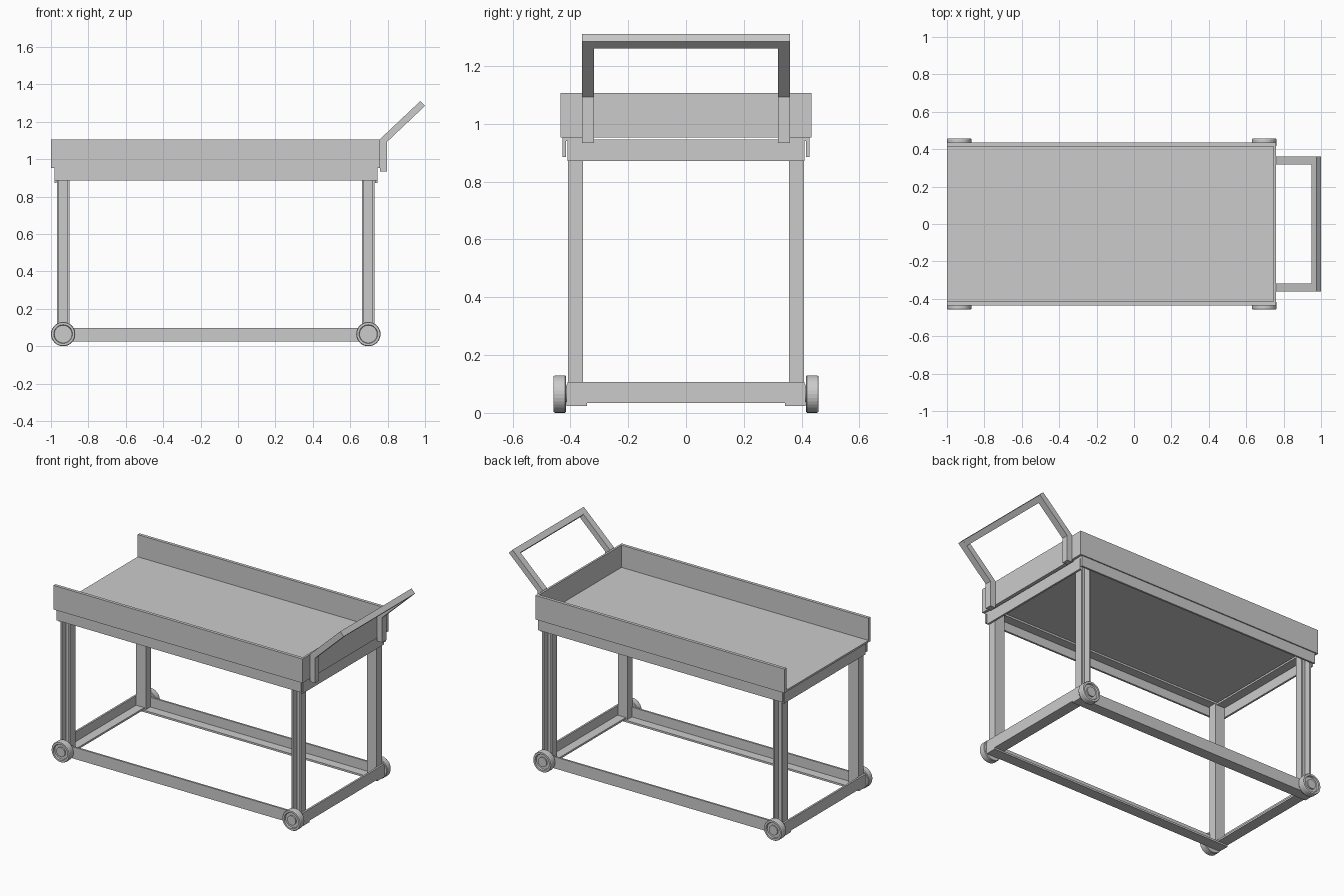
import bpy, bmesh
from math import sin, cos, pi
from mathutils import Vector

if "Cube" in bpy.data.objects:
    bpy.data.objects.remove(bpy.data.objects["Cube"])


def finish(name, bm):
    bmesh.ops.recalc_face_normals(bm, faces=bm.faces)
    me = bpy.data.meshes.new(name)
    bm.to_mesh(me)
    bm.free()
    ob = bpy.data.objects.new(name, me)
    bpy.context.collection.objects.link(ob)
    return ob


def extrude(name, pts, axis, a, b):
    """Extrude a 2D profile along an axis from a to b.
    x: points are (y, z); y: points are (x, z); z: points are (x, y)."""
    i = 'xyz'.index(axis)

    def place(p, t):
        v = list(p)
        v.insert(i, t)
        return Vector(v)
    bm = bmesh.new()
    face = bm.faces.new([bm.verts.new(place(p, a)) for p in pts])
    new = bmesh.ops.extrude_face_region(bm, geom=[face])['geom']
    d = place((0, 0), b - a)
    bmesh.ops.translate(bm, vec=d, verts=[v for v in new if isinstance(v, bmesh.types.BMVert)])
    return finish(name, bm)


def box(name, x0, x1, y0, y1, z0, z1):
    return extrude(name, [(x0, y0), (x1, y0), (x1, y1), (x0, y1)], 'z', z0, z1)


def angle(out, inward, w, z_tip, z_corner, t=0.012):
    """L section: vertical flange at 'out', horizontal flange at z_corner."""
    s = 1 if z_tip > z_corner else -1
    return [(out, z_tip), (out, z_corner), (out + inward * w, z_corner),
            (out + inward * w, z_corner + s * t),
            (out + inward * t, z_corner + s * t), (out + inward * t, z_tip)]


def wheel(name, cx, cz, side, prof, n=32):
    bm = bmesh.new()
    rings = []
    for r, y in prof:
        rings.append([bm.verts.new((cx + r * cos(2 * pi * k / n), side * y,
                                    cz + r * sin(2 * pi * k / n))) for k in range(n)])
    for A, B in zip(rings, rings[1:]):
        for k in range(n):
            j = (k + 1) % n
            bm.faces.new((A[k], A[j], B[j], B[k]))
    bm.faces.new(rings[0])
    bm.faces.new(rings[-1])
    return finish(name, bm)


# Tray: floor, two side walls, end wall (left end is open)
box("tray_floor", -1.0, 0.76, -0.43, 0.43, 0.952, 0.964)
box("tray_end_wall", 0.747, 0.76, -0.435, 0.435, 0.952, 1.106)

X_LEGS = (-0.935, 0.697)
WHEEL = [(0.027, 0.36), (0.027, 0.415), (0.062, 0.415), (0.065, 0.419), (0.065, 0.453),
         (0.062, 0.458), (0.050, 0.458), (0.047, 0.448), (0.030, 0.448), (0.030, 0.456),
         (0.022, 0.456)]

for s, tag in ((-1, "front"), (1, "back")):
    y0, y1 = sorted((s * 0.435, s * 0.415))
    box(tag + "_tray_wall", -1.0, 0.76, y0, y1, 0.952, 1.106)
    # Angle-iron rails along the length
    extrude(tag + "_top_rail", angle(s * 0.428, -s, 0.07, 0.885, 0.952), 'x', -0.982, 0.745)
    extrude(tag + "_bottom_rail", angle(s * 0.413, -s, 0.07, 0.098, 0.024), 'x', -0.982, 0.745)
    # Channel legs, open to the outside, with their wheels
    for cx, end in zip(X_LEGS, ("left", "right")):
        w, t, yo, yi = 0.034, 0.011, s * 0.408, s * 0.356
        yw = yi + s * t
        extrude(f"{tag}_{end}_leg",
                [(cx - w, yo), (cx - w, yi), (cx + w, yi), (cx + w, yo),
                 (cx + w - t, yo), (cx + w - t, yw), (cx - w + t, yw), (cx - w + t, yo)],
                'z', 0.036, 0.942)
        wheel(f"{tag}_{end}_wheel", cx, 0.065, s, WHEEL)
    # Bent handle arm
    a, b = sorted((s * 0.36, s * 0.318))
    extrude(tag + "_handle_arm",
            [(0.76, 0.933), (0.797, 0.933), (0.797, 1.093), (1.0, 1.285),
             (0.975, 1.311), (0.76, 1.108)], 'y', a, b)

# Handle grip bar
extrude("handle_grip", [(1.0, 1.285), (0.975, 1.311), (0.948, 1.285), (0.973, 1.26)],
        'y', -0.318, 0.318)

# Angle-iron rails across both ends
for xo, inward, end in ((-0.982, 1, "left"), (0.745, -1, "right")):
    extrude(end + "_top_cross_rail", angle(xo, inward, 0.07, 0.872, 0.946), 'y', -0.41, 0.41)
    extrude(end + "_bottom_cross_rail", angle(xo, inward, 0.07, 0.107, 0.034), 'y', -0.41, 0.41)
